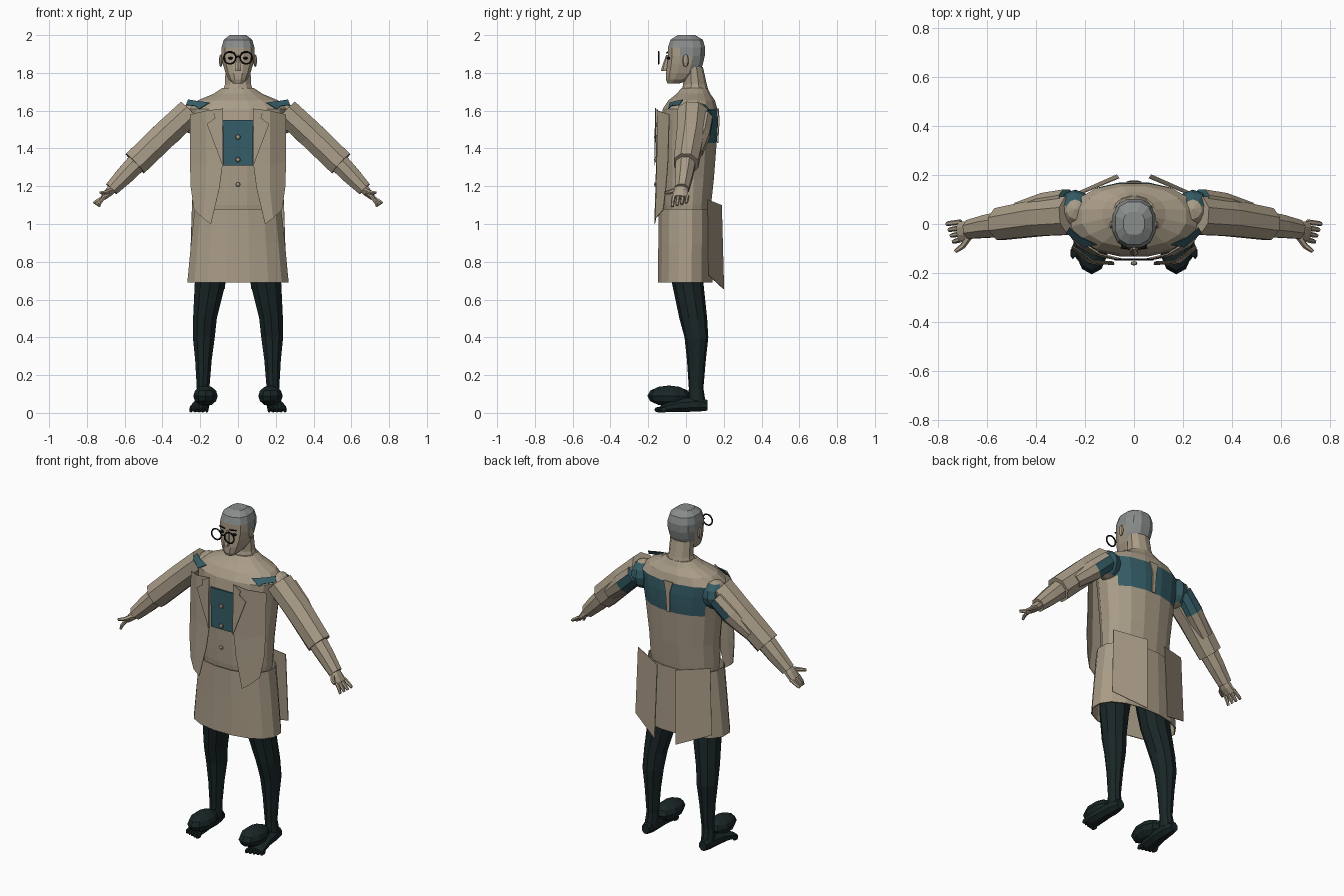
import bpy, bmesh, math
from mathutils import Vector as V


def material(name, rgb):
    m = bpy.data.materials.new(name)
    m.diffuse_color = (*rgb, 1)
    return m


TAN = material("tan", (0.40, 0.335, 0.245))
TEAL = material("teal", (0.035, 0.11, 0.135))
DARK = material("dark_green", (0.010, 0.019, 0.020))
GREY = material("hair_grey", (0.245, 0.265, 0.26))
BLACK = material("black", (0.006, 0.006, 0.006))


def finish(name, bm, mats, rule=None, solid=0.0):
    bmesh.ops.recalc_face_normals(bm, faces=bm.faces)
    if rule:
        for f in bm.faces:
            f.material_index = int(rule(f.calc_center_median()))
    me = bpy.data.meshes.new(name)
    bm.to_mesh(me)
    bm.free()
    for m in mats:
        me.materials.append(m)
    ob = bpy.data.objects.new(name, me)
    bpy.context.collection.objects.link(ob)
    if solid:
        md = ob.modifiers.new("thickness", 'SOLIDIFY')
        md.thickness = solid
        md.offset = 0
    return ob


def loft(name, rings, n, mats, p=1.0, cap=True, rule=None, solid=0.0):
    """Skin rings of (centre, half axis u, half axis v); p < 1 squares them off."""
    bm = bmesh.new()
    power = lambda c: math.copysign(abs(c) ** p, c)
    angles = [2 * math.pi * (i + 0.5) / n for i in range(n)]
    loops = [[bm.verts.new(V(c) + V(u) * power(math.cos(a)) + V(v) * power(math.sin(a)))
              for a in angles] for c, u, v in rings]
    for a, b in zip(loops, loops[1:]):
        for i in range(n):
            bm.faces.new((a[i], a[(i + 1) % n], b[(i + 1) % n], b[i]))
    if cap:
        bm.faces.new(loops[0])
        bm.faces.new(loops[-1])
    return finish(name, bm, mats, rule, solid)


def stack(rows):
    """Level rings from rows of (z, half width, front y, back y[, centre x])."""
    return [((r[4] if len(r) > 4 else 0, (r[2] + r[3]) / 2, r[0]),
             (r[1], 0, 0), (0, (r[3] - r[2]) / 2, 0)) for r in rows]


def limb(name, pts, n, mats, rule=None):
    """Tube through points (x, y, z, in-plane radius, y radius)."""
    d = (V(pts[-1][:3]) - V(pts[0][:3])).normalized()
    side = d.cross(V((0, 1, 0))).normalized()
    deep = side.cross(d)
    return loft(name, [(q[:3], side * q[3], deep * q[4]) for q in pts], n, mats, rule=rule)


def blob(name, c, r, mats, seg=10, rings=6, rule=None):
    bm = bmesh.new()
    bmesh.ops.create_uvsphere(bm, u_segments=seg, v_segments=rings, radius=1)
    for v in bm.verts:
        v.co = V(c) + V([a * b for a, b in zip(v.co, r)])
    return finish(name, bm, mats, rule)


def plate(name, quads, mat, thick=0.004):
    bm = bmesh.new()
    for q in quads:
        bm.faces.new([bm.verts.new(p) for p in q])
    bmesh.ops.remove_doubles(bm, verts=bm.verts, dist=1e-4)
    return finish(name, bm, [mat], solid=thick)


# Torso, with the scalloped teal yoke across the upper back
loft("torso", stack([
    (0.98, .20, -.11, .12), (1.10, .212, -.125, .135), (1.24, .215, -.13, .15),
    (1.43, .235, -.135, .165), (1.49, .243, -.135, .17), (1.55, .252, -.135, .172),
    (1.61, .262, -.125, .168), (1.655, .215, -.095, .155), (1.69, .13, -.05, .13),
    (1.72, .085, -.025, .115)]),
    16, [TAN, TEAL], p=.9,
    rule=lambda c: c.y > .05 and (1.49 if abs(c.x) > .21 else 1.43) < c.z < 1.61)
plate("yoke_notch", [[(-.03, .17, 1.615), (.03, .17, 1.615), (.013, .175, 1.55),
                      (.010, .168, 1.43), (-.010, .168, 1.43), (-.013, .175, 1.55)]], TAN, .006)

# Coat skirt, open below
loft("coat_skirt", stack([(1.08, .23, -.145, .14), (.90, .25, -.146, .14), (.69, .27, -.149, .14)]),
     16, [TAN], p=.9, cap=False, solid=.006)

# Shirt front with a pointed flap
plate("shirt_front", [[(-.08, -.142, 1.31), (.08, -.142, 1.31), (.08, -.142, 1.55), (-.08, -.142, 1.55)]], TEAL)
plate("shirt_flap", [[(-.08, -.147, 1.44), (0, -.147, 1.50), (.08, -.147, 1.44),
                      (.08, -.147, 1.55), (-.08, -.147, 1.55)]], TEAL)
for z in (1.46, 1.34, 1.21):
    blob("button", (0, -.16, z), (.014, .009, .014), [TAN], 8, 4)

# Neck and head
loft("neck", stack([(1.68, .095, -.03, .125), (1.74, .072, -.015, .11), (1.83, .07, -.01, .09)]), 10, [TAN])
loft("head", stack([
    (1.745, .028, -.10, -.03), (1.765, .05, -.108, .03), (1.80, .068, -.108, .075),
    (1.845, .082, -.102, .092), (1.89, .09, -.098, .102), (1.935, .089, -.098, .104),
    (1.975, .078, -.085, .092), (2.0, .045, -.045, .05)]),
    12, [TAN, GREY], p=.8,
    rule=lambda c: c.z > 1.94 or (c.z > 1.81 and c.y > .02) or (c.z > 1.90 and c.y > -.05))
loft("nose", stack([(1.81, .017, -.132, -.09), (1.825, .018, -.13, -.09), (1.895, .008, -.105, -.09)]), 6, [TAN])

# Glasses bridge
limb("glasses_bridge", [(-.012, -.145, 1.885, .004, .004), (.012, -.145, 1.885, .004, .004)], 6, [BLACK])

for s in (1, -1):
    # Face details
    blob("ear", (s * .091, -.002, 1.865), (.010, .017, .034), [TAN], 8, 5)
    blob("eye", (s * .038, -.090, 1.878), (.015, .013, .008), [BLACK], 8, 4)
    plate("eyebrow", [[(s * .016, -.103, 1.902), (s * .056, -.098, 1.906),
                       (s * .056, -.098, 1.912), (s * .016, -.103, 1.909)]], BLACK)
    bpy.ops.mesh.primitive_torus_add(major_radius=.032, minor_radius=.0045, major_segments=18,
                                     minor_segments=6, location=(s * .043, -.145, 1.88),
                                     rotation=(math.pi / 2, 0, 0))
    rim = bpy.context.object
    rim.name = "glasses_rim"
    rim.data.materials.append(BLACK)

    # Shoulder: teal behind, and a pointed patch on top
    blob("shoulder", (s * .24, .06, 1.56), (.072, .08, .085), [TAN, TEAL], 10, 6,
         rule=lambda c: c.y > .09)
    plate("shoulder_patch", [[(s * .15, -.085, 1.642), (s * .205, -.094, 1.608), (s * .225, -.078, 1.624),
                              (s * .275, -.035, 1.63), (s * .264, -.015, 1.658), (s * .215, -.055, 1.65)]], TEAL)

    # Sleeve, forearm and hand
    limb("upper_sleeve", [(s * .255, .035, 1.595, .076, .085), (s * .385, .025, 1.475, .077, .08),
                          (s * .545, .0, 1.32, .076, .070)], 8, [TAN])
    limb("sleeve_back", [(s * .27, .10, 1.56, .055, .045), (s * .36, .085, 1.475, .06, .045),
                         (s * .47, .05, 1.38, .045, .04)], 8, [TAN, TEAL],
         rule=lambda c: abs(c.x) < .34)
    limb("forearm", [(s * .52, .0, 1.34, .058, .058), (s * .60, -.01, 1.257, .052, .050),
                     (s * .67, -.022, 1.185, .041, .041)], 8, [TAN])
    limb("palm", [(s * .65, -.022, 1.205, .027, .034), (s * .685, -.028, 1.167, .024, .042),
                  (s * .712, -.03, 1.140, .016, .044)], 8, [TAN])
    for i in range(4):
        y = -.066 + i * .024
        tip = .728 + .009 * i
        limb("finger", [(s * .706, y + .002, 1.147, .011, .011),
                        (s * tip, y - .004, 1.116 - .004 * (i % 3), .010, .010),
                        (s * (tip + .009), y - .006, 1.092 + .006 * i, .007, .008)], 6, [TAN])
    limb("thumb", [(s * .67, -.05, 1.18, .014, .014), (s * .698, -.09, 1.168, .012, .012),
                   (s * .728, -.112, 1.165, .008, .008)], 6, [TAN])

    # Coat front panel, wrapped round the side
    rows = [((.085, -.154, 1.61), (.17, -.15, 1.60), (.252, -.088, 1.58)),
            ((.082, -.157, 1.31), (.17, -.153, 1.31), (.253, -.095, 1.33)),
            ((.098, -.16, 1.19), (.17, -.157, 1.17), (.25, -.105, 1.20)),
            ((.143, -.166, 1.0), (.185, -.16, 1.03), (.232, -.12, 1.075))]
    rows = [[(s * x, y, z) for x, y, z in r] for r in rows]
    plate("coat_front", [[a[i], a[i + 1], b[i + 1], b[i]] for a, b in zip(rows, rows[1:]) for i in (0, 1)], TAN)
    plate("lapel", [[(s * x, y, z) for x, y, z in
                     ((.08, -.162, 1.615), (.13, -.160, 1.585), (.122, -.161, 1.56),
                      (.165, -.159, 1.53), (.082, -.166, 1.31))]], TAN)

    # Coat tail, flaring off the back
    plate("coat_tail", [[(s * .06, .188, 1.10), (s * .242, .112, 1.13),
                         (s * .255, .118, .73), (s * .07, .20, .655)]], TAN)

    # Leg
    loft("leg", stack([(z, w, f, b, s * x) for z, w, f, b, x in (
        (.97, .10, -.10, .11, .115), (.80, .095, -.09, .10, .135), (.69, .086, -.075, .092, .147),
        (.50, .066, -.035, .112, .175), (.40, .061, -.008, .118, .181), (.28, .046, .005, .105, .183),
        (.13, .035, .015, .092, .185), (.05, .038, .01, .105, .19))]), 10, [DARK])

    # Foot, toes and rounded shoe top
    loft("foot", [((s * x, y, z), (w, 0, 0), (0, 0, h)) for x, y, z, w, h in (
        (.192, .115, .04, .025, .03), (.192, .06, .045, .04, .042), (.196, -.03, .04, .045, .037),
        (.205, -.11, .027, .052, .024), (.207, -.135, .022, .05, .018))], 8, [DARK])
    for i in range(5):
        blob("toe", (s * (.165 + .021 * i), -.142 + .006 * i, .017), (.011, .026, .016), [DARK], 6, 4)
    blob("shoe", (s * .172, -.09, .09), (.068, .115, .055), [DARK], 10, 6)
